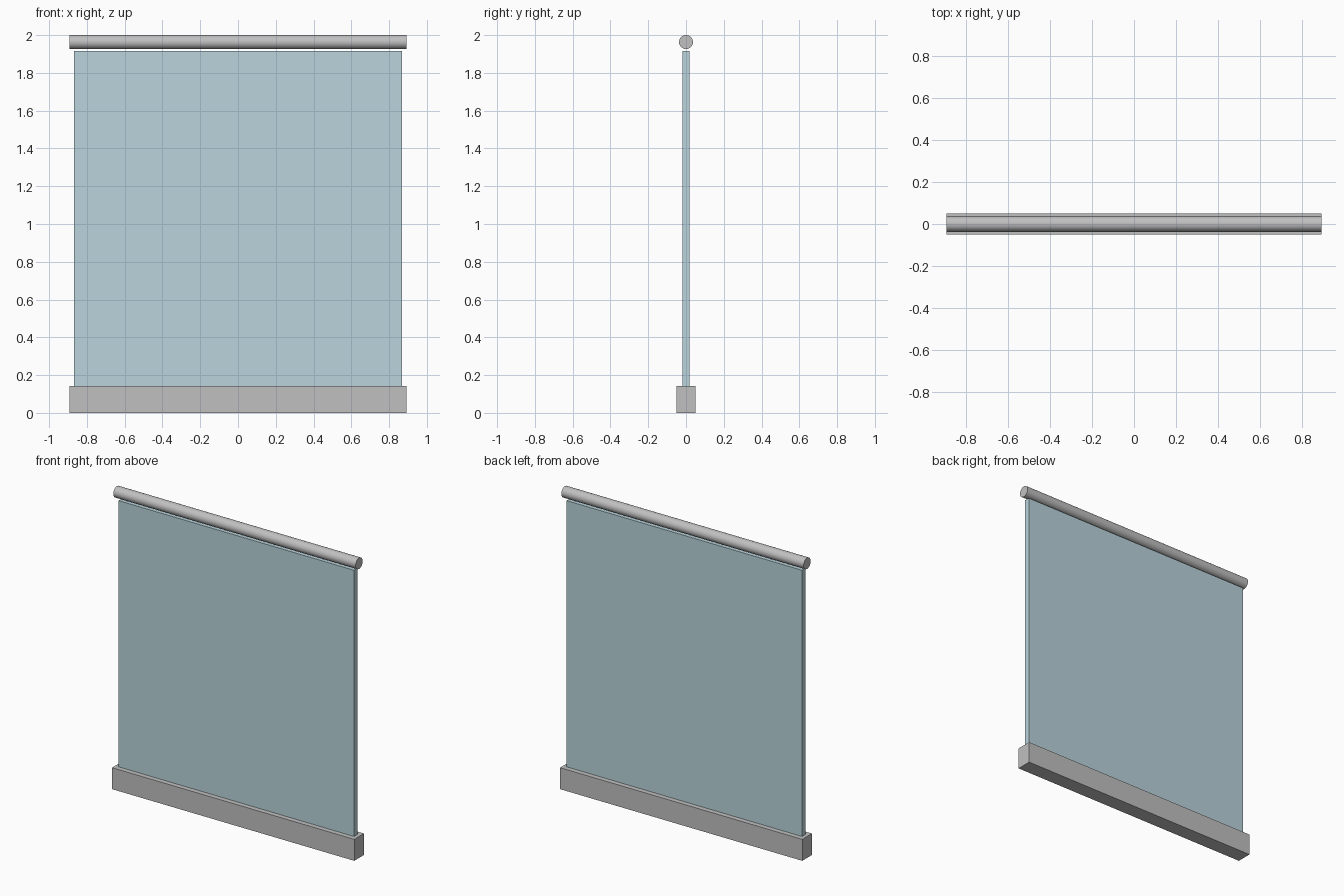
import bpy
import math

cube = bpy.data.objects.get("Cube")
if cube:
    bpy.data.objects.remove(cube, do_unlink=True)


def make_material(name, rgb):
    mat = bpy.data.materials.new(name)
    mat.use_nodes = True
    color = (*rgb, 1.0)
    mat.diffuse_color = color
    mat.node_tree.nodes["Principled BSDF"].inputs["Base Color"].default_value = color
    return mat


def add_box(name, size, bottom, mat):
    bpy.ops.mesh.primitive_cube_add(size=1, location=(0, 0, bottom + size[2] / 2))
    obj = bpy.context.object
    obj.name = name
    obj.scale = size
    bpy.ops.object.transform_apply(location=False, rotation=False, scale=True)
    obj.data.materials.append(mat)
    return obj


metal = make_material("grey metal", (0.53, 0.53, 0.53))
glass = make_material("pale blue glass", (0.49, 0.66, 0.72))

WIDTH = 1.786
BASE_HEIGHT = 0.143
RAIL_RADIUS = 0.037

# Base rail and the panel standing on it
add_box("base_rail", (WIDTH, 0.102, BASE_HEIGHT), 0, metal)
add_box("glass_panel", (1.736, 0.036, 1.917 - BASE_HEIGHT), BASE_HEIGHT, glass)

# Round handrail along the top
bpy.ops.mesh.primitive_cylinder_add(
    vertices=32, radius=RAIL_RADIUS, depth=WIDTH,
    location=(0, 0, 2 - RAIL_RADIUS), rotation=(0, math.pi / 2, 0))
handrail = bpy.context.object
handrail.name = "handrail"
handrail.data.materials.append(metal)
bpy.ops.object.shade_smooth_by_angle(angle=math.radians(40))
